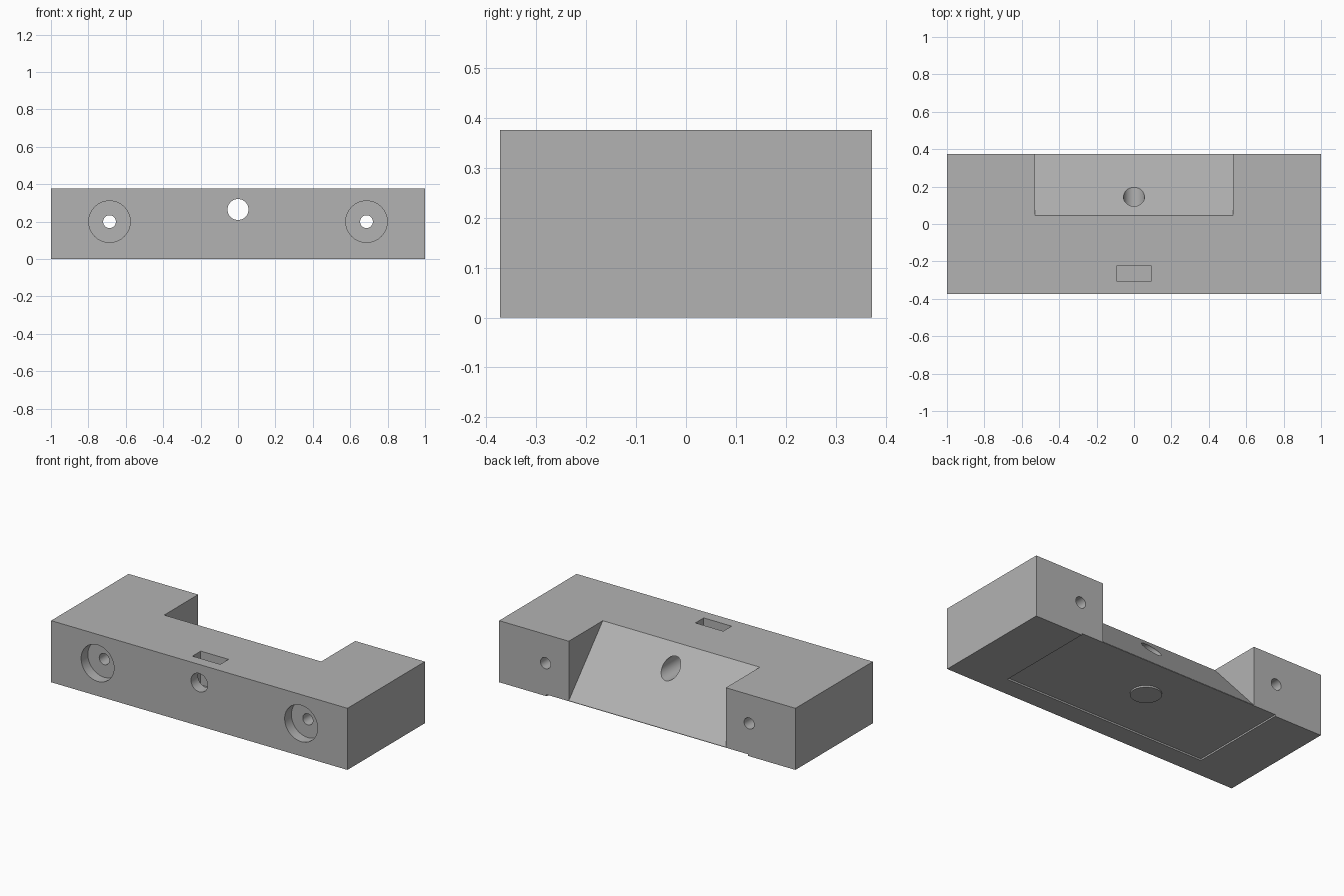
import bpy
import bmesh
import math
from mathutils import Matrix, Vector

if "Cube" in bpy.data.objects:
    bpy.data.objects.remove(bpy.data.objects["Cube"], do_unlink=True)

# Overall dimensions
W, D, H = 1.0, 0.373, 0.376      # half width, half depth, height
RECESS = 0.01                    # depth of the underside recess
EPS = 0.05                       # cutter overshoot

grey = bpy.data.materials.new("plain_grey")
grey.use_nodes = True
colour = (0.45, 0.45, 0.45, 1)
grey.diffuse_color = colour
grey.node_tree.nodes["Principled BSDF"].inputs["Base Color"].default_value = colour


def finish(bm, name):
    bmesh.ops.recalc_face_normals(bm, faces=bm.faces)
    mesh = bpy.data.meshes.new(name)
    bm.to_mesh(mesh)
    bm.free()
    mesh.materials.append(grey)
    obj = bpy.data.objects.new(name, mesh)
    bpy.context.collection.objects.link(obj)
    return obj


def box(name, low, high):
    low, high = Vector(low), Vector(high)
    bm = bmesh.new()
    bmesh.ops.create_cube(bm, size=1)
    bmesh.ops.scale(bm, vec=high - low, verts=bm.verts)
    bmesh.ops.translate(bm, vec=(low + high) / 2, verts=bm.verts)
    return finish(bm, name)


def cylinder(name, radius, length, centre, along_y=True):
    bm = bmesh.new()
    turn = Matrix.Rotation(math.pi / 2 if along_y else 0, 4, 'X')
    bmesh.ops.create_cone(bm, cap_ends=True, segments=64, radius1=radius,
                          radius2=radius, depth=length,
                          matrix=Matrix.Translation(centre) @ turn)
    return finish(bm, name)


def prism(name, profile, half_width):
    """Extrude a (y, z) profile along x."""
    bm = bmesh.new()
    face = bm.faces.new([bm.verts.new((-half_width, y, z)) for y, z in profile])
    moved = bmesh.ops.extrude_face_region(bm, geom=[face])["geom"]
    bmesh.ops.translate(bm, vec=(2 * half_width, 0, 0),
                        verts=[v for v in moved if isinstance(v, bmesh.types.BMVert)])
    return finish(bm, name)


def cut(target, cutter):
    mod = target.modifiers.new("cut", 'BOOLEAN')
    mod.operation = 'DIFFERENCE'
    mod.solver = 'EXACT'
    mod.object = cutter
    bpy.context.view_layer.objects.active = target
    bpy.ops.object.modifier_apply(modifier=mod.name)
    bpy.data.objects.remove(cutter, do_unlink=True)


# Main block
block = box("mounting_block", (-W, -D, 0), (W, D, H))

# Shallow underside recess, open at the back
cut(block, box("underside_recess", (-0.68, -0.25, -EPS), (0.68, D + EPS, RECESS)))

# Sloped rear notch between the two ears
top_y, foot_z = 0.045, RECESS + 0.003
run = (D - top_y) / (H - foot_z)
cut(block, prism("rear_notch", [(top_y - run * EPS, H + EPS), (D, foot_z),
                                (D + EPS, foot_z), (D + EPS, H + EPS)], 0.53))

# Central through hole and the nut slot crossing it
cut(block, cylinder("centre_hole", 0.056, 2, (0, 0, 0.265)))
cut(block, box("nut_slot", (-0.094, -0.305, 0.17), (0.094, -0.225, H + EPS)))

# Counterbored screw holes
for side in (-1, 1):
    x, z, depth = side * 0.687, 0.2, 0.065
    cut(block, cylinder("screw_hole", 0.034, 2, (x, 0, z)))
    cut(block, cylinder("counterbore", 0.111, 2 * depth, (x, -D, z)))

# Low round boss inside the underside recess
boss = cylinder("underside_boss", 0.086, RECESS + 0.004,
                (0, 0.1, (RECESS + 0.004) / 2), along_y=False)

# Smooth bores, sharp edges
for obj in (block, boss):
    bpy.ops.object.select_all(action='DESELECT')
    obj.select_set(True)
    bpy.context.view_layer.objects.active = obj
    bpy.ops.object.shade_smooth_by_angle(angle=math.radians(30))
